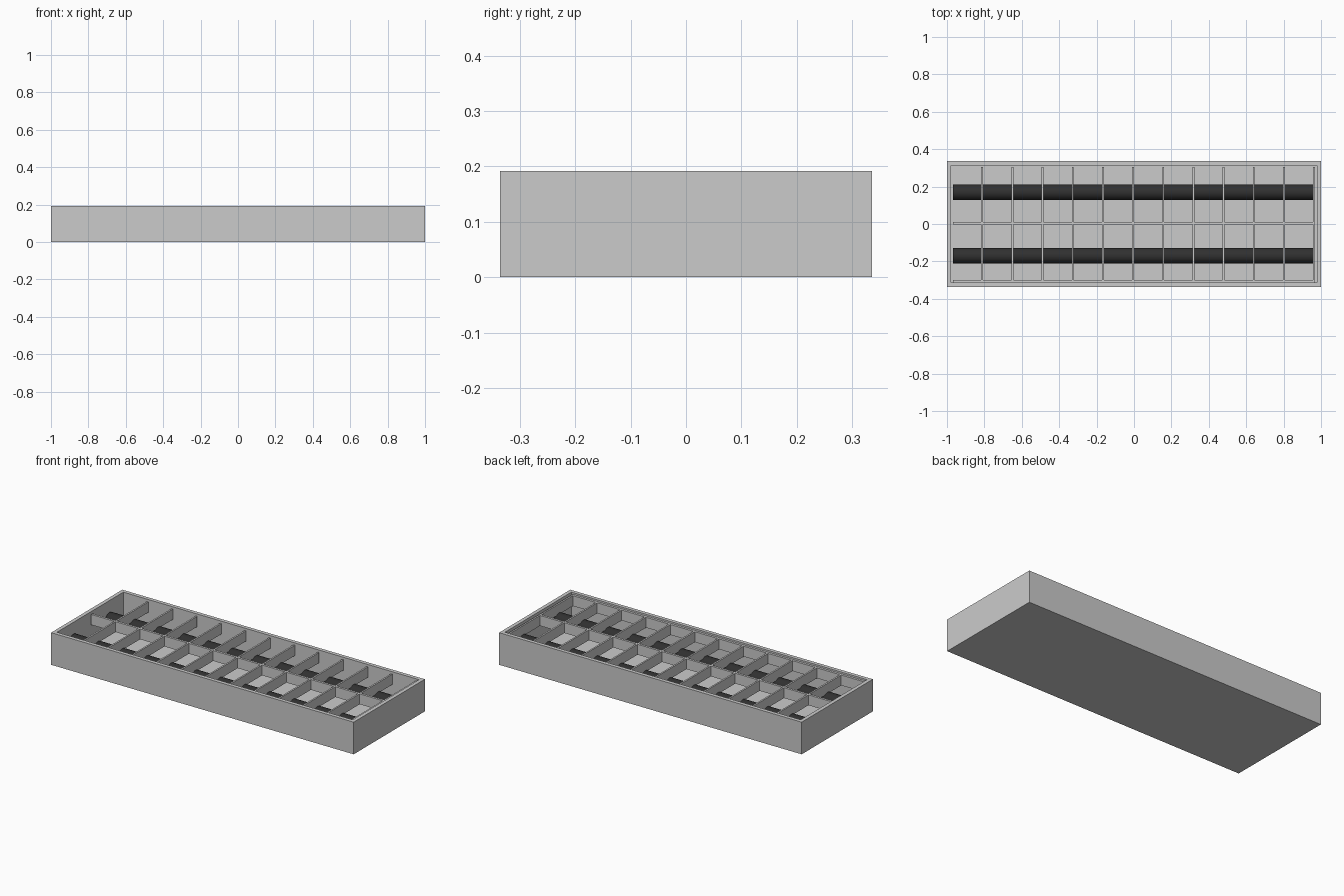
import bpy, bmesh, math
from mathutils import Matrix, Vector

if "Cube" in bpy.data.objects:
    bpy.data.objects.remove(bpy.data.objects["Cube"])

LX, LY, H = 1.0, 0.336, 0.192      # half length, half width, height
IX, IY = 0.968, 0.306              # inner half sizes
FLOOR = 0.03
Z0, Z1 = 0.12, 0.182               # louver bottom and top


def finish(bm, name):
    bmesh.ops.recalc_face_normals(bm, faces=bm.faces)
    me = bpy.data.meshes.new(name)
    bm.to_mesh(me)
    bm.free()
    ob = bpy.data.objects.new(name, me)
    bpy.context.collection.objects.link(ob)
    return ob


def add_box(bm, x0, x1, y0, y1, z0, z1):
    m = Matrix.Translation(((x0 + x1) / 2, (y0 + y1) / 2, (z0 + z1) / 2))
    m = m @ Matrix.Diagonal((x1 - x0, y1 - y0, z1 - z0, 1))
    return bmesh.ops.create_cube(bm, size=1, matrix=m)["verts"]


# open housing: box with inset top pushed down to the floor
bm = bmesh.new()
add_box(bm, -LX, LX, -LY, LY, 0, H)
bm.normal_update()
top = max(bm.faces, key=lambda f: f.calc_center_median().z)
bmesh.ops.inset_region(bm, faces=[top], thickness=LX - IX)
well = bmesh.ops.extrude_face_region(bm, geom=[top])
verts = [g for g in well["geom"] if isinstance(g, bmesh.types.BMVert)]
bmesh.ops.translate(bm, verts=verts, vec=Vector((0, 0, FLOOR - H)))
if top.is_valid:
    bmesh.ops.delete(bm, geom=[top], context='FACES_ONLY')
finish(bm, "housing")

# cross louvers, the last one resting against the end wall
T, PITCH = 0.01, 0.1613
bm = bmesh.new()
for i in range(1, 13):
    x = -IX + i * PITCH - T / 2
    add_box(bm, x - T / 2, x + T / 2, -IY, IY, Z0, Z1)
finish(bm, "cross_louvers")

# long louvers down the middle and along the front wall
bm = bmesh.new()
for y in (0.004, -0.306):
    add_box(bm, -IX, IX, y - 0.007, y + 0.007, Z0, Z1)
finish(bm, "long_louvers")

# dark tubes
dark = bpy.data.materials.new("dark_tube")
dark.diffuse_color = (0.03, 0.03, 0.03, 1)
dark.use_nodes = True
dark.node_tree.nodes["Principled BSDF"].inputs["Base Color"].default_value = dark.diffuse_color
for name, y in (("front_tube", -0.17), ("back_tube", 0.17)):
    bpy.ops.mesh.primitive_cylinder_add(
        vertices=32, radius=0.041, depth=2 * IX,
        location=(0, y, 0.088), rotation=(0, math.pi / 2, 0))
    tube = bpy.context.object
    tube.name = name
    tube.data.materials.append(dark)
    bpy.ops.object.shade_smooth_by_angle()
